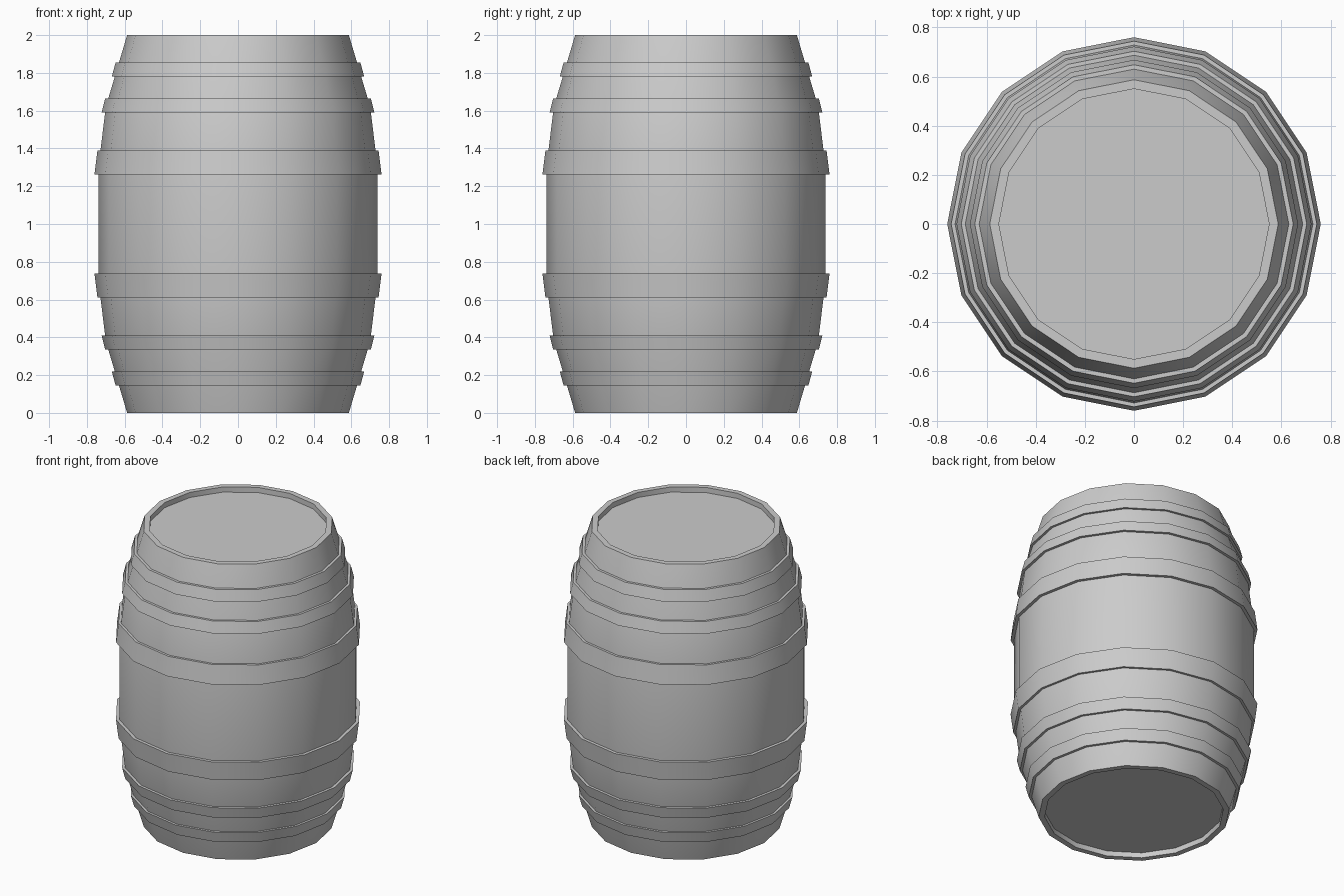
import bpy, bmesh
from math import cos, sin, pi

if "Cube" in bpy.data.objects:
    bpy.data.objects.remove(bpy.data.objects["Cube"])

SIDES = 16


def lathe(name, profile, closed=False):
    """Revolve (radius, z) points around z; open profiles are capped at both ends."""
    bm = bmesh.new()
    rings = [[bm.verts.new((r * cos(2 * pi * i / SIDES), r * sin(2 * pi * i / SIDES), z))
              for i in range(SIDES)] for r, z in profile]
    pairs = list(zip(rings, rings[1:]))
    if closed:
        pairs.append((rings[-1], rings[0]))
    else:
        bm.faces.new(rings[0])
        bm.faces.new(rings[-1])
    for a, b in pairs:
        for i in range(SIDES):
            j = (i + 1) % SIDES
            bm.faces.new((a[i], a[j], b[j], b[i]))
    bmesh.ops.recalc_face_normals(bm, faces=bm.faces)
    mesh = bpy.data.meshes.new(name)
    bm.to_mesh(mesh)
    bm.free()
    obj = bpy.data.objects.new(name, mesh)
    bpy.context.collection.objects.link(obj)
    bpy.ops.object.select_all(action='DESELECT')
    obj.select_set(True)
    bpy.context.view_layer.objects.active = obj
    bpy.ops.object.shade_smooth_by_angle(angle=pi / 6)
    return obj


# Staved body with recessed heads, upper half mirrored about z = 1
lower = [(0.55, 0.035), (0.55, 0.0), (0.587, 0.0), (0.70, 0.38), (0.739, 0.70)]
upper = [(r, 2 - z) for r, z in reversed(lower)]
lathe("barrel_body", lower + upper)

# Hoops: (low z, high z, low outer radius, high outer radius, low inner, high inner)
hoops = {
    "end_hoop": (1.781, 1.855, 0.668, 0.648, 0.645, 0.622),
    "quarter_hoop": (1.59, 1.665, 0.722, 0.703, 0.695, 0.678),
    "belly_hoop": (1.262, 1.39, 0.76, 0.744, 0.73, 0.718),
}
for name, (z0, z1, r0, r1, i0, i1) in hoops.items():
    ring = [(i0, z0), (r0, z0), (r1, z1), (i1, z1)]
    lathe("upper_" + name, ring, closed=True)
    lathe("lower_" + name, [(r, 2 - z) for r, z in ring], closed=True)
